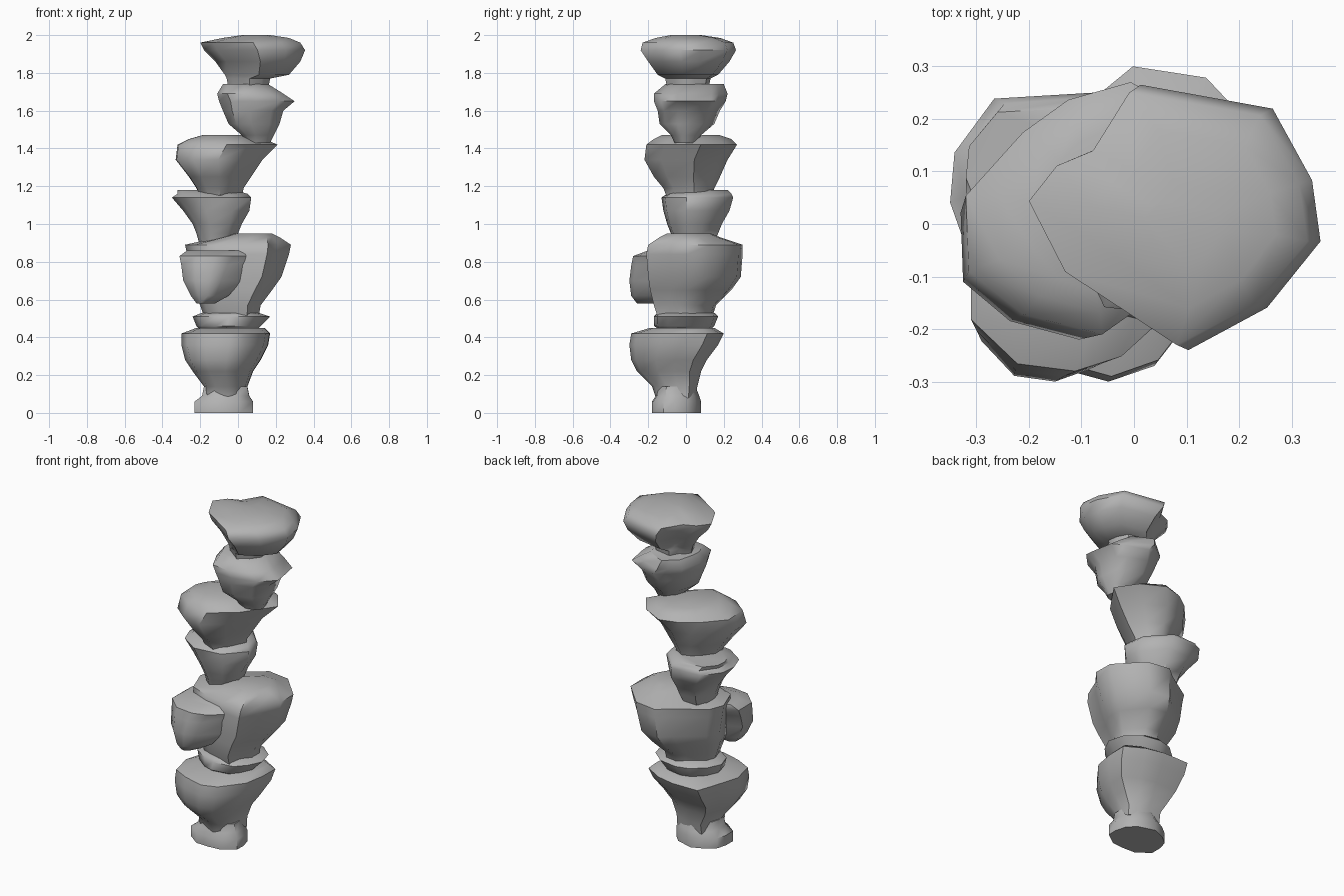
import bpy
import math
import random

cube = bpy.data.objects.get("Cube")
if cube:
    bpy.data.objects.remove(cube)

random.seed(4)

# Single weathered stone colour
stone = bpy.data.materials.new("stone grey")
stone.use_nodes = True
stone.diffuse_color = (0.45, 0.45, 0.45, 1)
stone.node_tree.nodes["Principled BSDF"].inputs["Base Color"].default_value = (0.45, 0.45, 0.45, 1)


def rough_outline(count, rough):
    """Irregular closed outline, made by jittering a circle."""
    points = []
    for i in range(count):
        angle = math.tau * (i + random.uniform(-rough, rough)) / count
        radius = 1 + random.uniform(-rough, rough) * 0.5
        points.append((radius * math.cos(angle), radius * math.sin(angle)))
    return points


def fit_unit(points):
    """Scale an outline so that it spans 0 to 1 on both axes."""
    xs, ys = zip(*points)
    width, depth = max(xs) - min(xs), max(ys) - min(ys)
    return [((x - min(xs)) / width, (y - min(ys)) / depth) for x, y in points]


def make_stone(name, levels, outline=None, sides=12, rough=0.28, sharp=50):
    """Loft an outline through levels of (z, x low, x high, y low, y high)."""
    shape = fit_unit(outline or rough_outline(sides, rough))
    count = len(shape)
    verts, faces = [], []
    for z, x_low, x_high, y_low, y_high in levels:
        for u, v in shape:
            verts.append((x_low + u * (x_high - x_low), y_low + v * (y_high - y_low), z))
    for row in range(len(levels) - 1):
        for i in range(count):
            a, b = row * count + i, row * count + (i + 1) % count
            faces.append((a, b, b + count, a + count))
    # Close the underside and the crown
    faces.append(tuple(reversed(range(count))))
    faces.append(tuple(range(len(verts) - count, len(verts))))
    mesh = bpy.data.meshes.new(name)
    mesh.from_pydata(verts, [], faces)
    mesh.materials.append(stone)
    obj = bpy.data.objects.new(name, mesh)
    bpy.context.collection.objects.link(obj)
    bpy.ops.object.select_all(action="DESELECT")
    obj.select_set(True)
    bpy.context.view_layer.objects.active = obj
    bpy.ops.object.shade_smooth_by_angle(angle=math.radians(sharp))
    return obj


# Foot and lowest boulder
make_stone("foot_stone", [
    (0, -.23, .08, -.18, .08),
    (.06, -.23, .08, -.18, .08),
    (.09, -.19, .06, -.16, .07),
    (.14, -.18, .05, -.15, .05),
], rough=0.15)

make_stone("lower_boulder", [
    (.08, -.18, .05, -.16, .05),
    (.14, -.18, .05, -.18, .06),
    (.22, -.24, .08, -.26, .08),
    (.28, -.28, .12, -.29, .11),
    (.36, -.3, .16, -.3, .17),
    (.42, -.3, .17, -.29, .2),
    (.45, -.22, .14, -.19, .15),
])

# Thin collar between the boulders
make_stone("collar_stone", [
    (.44, -.2, .1, -.14, .13),
    (.46, -.22, .12, -.17, .15),
    (.51, -.24, .17, -.17, .17),
    (.53, -.19, .11, -.15, .15),
], rough=0.15)

# Large middle boulder
make_stone("middle_boulder", [
    (.51, -.18, .11, -.15, .14),
    (.57, -.2, .12, -.17, .16),
    (.65, -.24, .18, -.19, .24),
    (.72, -.25, .23, -.2, .29),
    (.84, -.27, .27, -.21, .3),
    (.89, -.28, .28, -.2, .3),
    (.93, -.1, .22, -.14, .18),
    (.95, -.02, .18, -.1, .13),
])

# Slab leaning on the front of the middle boulder
make_stone("side_slab", [
    (.58, -.22, -.12, -.26, -.14),
    (.62, -.25, -.05, -.29, -.1),
    (.7, -.29, .02, -.3, -.08),
    (.78, -.3, .07, -.29, -.04),
    (.83, -.31, .13, -.28, 0),
    (.86, -.27, .15, -.2, 0),
], [(1, .6), (.9, 1), (.3, 1), (0, .8), (0, .35), (.2, .05), (.45, 0), (.65, .1)])

# Narrow stone with a broad rim
make_stone("waist_stone", [
    (.88, -.2, -.04, -.06, .14),
    (.95, -.22, 0, -.08, .17),
    (1.0, -.24, .02, -.1, .19),
    (1.07, -.29, .06, -.12, .23),
    (1.14, -.35, .07, -.13, .25),
    (1.16, -.32, .05, -.1, .24),
    (1.18, -.32, -.02, -.02, .22),
], [(1, .35), (.95, .65), (.65, 1), (.2, .97), (.02, .7), (0, .45), (.08, .2), (.35, 0), (.75, .05)])

# Wide flared stone
make_stone("flared_stone", [
    (1.14, -.2, .02, -.1, .14),
    (1.19, -.22, .03, -.12, .15),
    (1.25, -.26, .07, -.17, .18),
    (1.34, -.33, .13, -.22, .22),
    (1.42, -.32, .21, -.21, .27),
    (1.45, -.26, .14, -.17, .24),
    (1.47, -.19, .05, -.13, .18),
], [(1, .6), (.85, .85), (.6, 1), (.38, .93), (.22, .8), (.02, .55), (.03, .25), (.22, .08), (.5, 0), (.75, .2)])

# Slim upper stone
make_stone("upper_stone", [
    (1.43, .04, .17, -.06, .06),
    (1.47, .02, .19, -.08, .08),
    (1.53, -.05, .22, -.14, .15),
    (1.6, -.08, .24, -.15, .18),
    (1.65, -.1, .3, -.17, .21),
    (1.69, -.11, .24, -.17, .22),
    (1.74, -.08, .16, -.11, .2),
])

# Broad capstone
make_stone("capstone", [
    (1.72, -.05, .16, -.1, .12),
    (1.77, -.06, .17, -.11, .13),
    (1.79, -.07, .27, -.15, .17),
    (1.86, -.12, .33, -.2, .23),
    (1.92, -.18, .355, -.24, .265),
    (1.96, -.2, .33, -.23, .25),
    (1.985, -.08, .27, -.16, .18),
    (2.0, .02, .17, -.08, .08),
], [(1, .41), (.97, .64), (.83, .91), (.36, 1), (.23, .77), (.1, .71), (0, .57), (.13, .29), (.53, 0), (.81, .16)])
